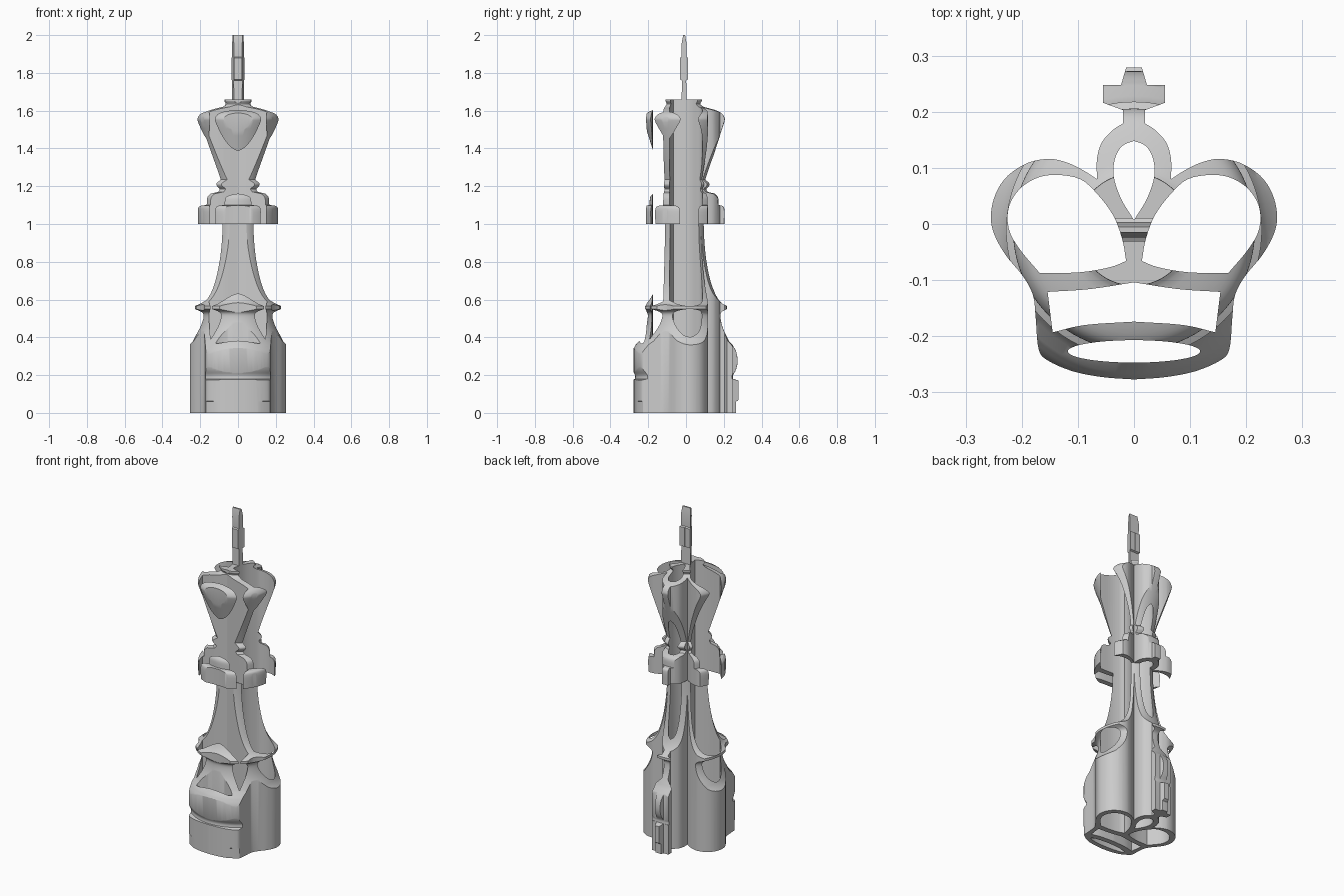
import bpy, bmesh, math
from mathutils import Vector

if "Cube" in bpy.data.objects:
    bpy.data.objects.remove(bpy.data.objects["Cube"])

CY = -0.01  # lathe axis offset in y


def finish(bm, name):
    bmesh.ops.recalc_face_normals(bm, faces=bm.faces)
    me = bpy.data.meshes.new(name)
    bm.to_mesh(me)
    bm.free()
    ob = bpy.data.objects.new(name, me)
    bpy.context.collection.objects.link(ob)
    return ob


def smooth(pts, n=4):
    """Catmull-Rom through an open run of points."""
    p = [Vector(q) for q in pts]
    if len(p) < 3:
        return p
    p = [2 * p[0] - p[1]] + p + [2 * p[-1] - p[-2]]
    out = []
    for a, b, c, d in zip(p, p[1:], p[2:], p[3:]):
        for i in range(n):
            t = i / n
            out.append(0.5 * (2 * b + (c - a) * t + (2 * a - 5 * b + 4 * c - d) * t * t
                              + (3 * b - a - 3 * c + d) * t ** 3))
    return out + [p[-2]]


def chain(runs):
    """Join smoothed runs, dropping shared corner points."""
    out = []
    for r in runs:
        for q in smooth(r):
            if not out or (q - out[-1]).length > 1e-4:
                out.append(q)
    if (out[0] - out[-1]).length < 1e-4:
        out.pop()
    return out


def mirrored(half):
    """Close a half outline whose first and last points may lie on x = 0."""
    back = [Vector((-q.x, q.y)) for q in reversed(half) if abs(q.x) > 1e-4]
    return half + back


# Crown-shaped plan: outer outline and holes
outer = mirrored(chain([
    [(.014, .279), (.023, .248)], [(.023, .248), (.055, .248)],
    [(.055, .248), (.055, .216)], [(.055, .216), (.02, .203)],
    [(.02, .203), (.02, .179)],
    [(.02, .179), (.037, .168), (.057, .146), (.066, .116), (.066, .08)],
    [(.066, .08), (.091, .096), (.118, .109), (.15, .116), (.189, .109), (.225, .086),
     (.246, .055), (.255, .018), (.25, -.016), (.229, -.055), (.198, -.093),
     (.18, -.127), (.175, -.17), (.17, -.223), (.154, -.243), (.109, -.2625),
     (.055, -.273), (0, -.277)]]))
teardrop = mirrored(chain([[(0, .148), (.021, .139), (.034, .116), (.036, .084),
                            (.023, .045), (0, .007)]]))
arm_hole = chain([
    [(.014, -.066), (.021, -.027), (.0375, .016), (.066, .054), (.096, .08), (.139, .0875),
     (.173, .082), (.2036, .0625), (.223, .03), (.223, -.009), (.2036, -.045), (.168, -.0875)],
    [(.168, -.0875), (.096, -.086), (.043, -.077), (.014, -.066)]])
arm_hole_left = [Vector((-q.x, q.y)) for q in arm_hole]
window = mirrored(chain([[(0, -.104), (.079, -.116), (.154, -.121)],
                         [(.154, -.121), (.145, -.193)],
                         [(.145, -.193), (.0875, -.18), (0, -.174)]]))
slot = [Vector((.118 * math.cos(a), -.227 + .02 * math.sin(a)))
        for a in (i * math.tau / 48 for i in range(48))]

bm = bmesh.new()
for loop in (outer, teardrop, arm_hole, arm_hole_left, window, slot):
    vs = [bm.verts.new((q.x, q.y, -.1)) for q in loop]
    for i, v in enumerate(vs):
        bm.edges.new((v, vs[i - 1]))
bmesh.ops.triangle_fill(bm, edges=bm.edges[:], use_beauty=True)
ext = bmesh.ops.extrude_face_region(bm, geom=bm.faces[:])
bmesh.ops.translate(bm, vec=(0, 0, 2.3),
                    verts=[g for g in ext["geom"] if isinstance(g, bmesh.types.BMVert)])
plan = finish(bm, "plan_cutter")

# Turned body profile: smoothed runs of (radius, height)
profile = chain([
    [(0, 0), (.275, 0)], [(.275, 0), (.275, .06)], [(.275, .06), (.29, .07)],
    [(.29, .07), (.29, .17)], [(.29, .17), (.26, .18)],
    [(.26, .18), (.26, .2), (.275, .23), (.283, .27), (.277, .32), (.257, .36)],
    [(.257, .36), (.238, .38)],
    [(.238, .38), (.205, .45), (.192, .51), (.2, .535), (.228, .55)],
    [(.228, .55), (.228, .565)],
    [(.228, .565), (.195, .585), (.165, .63), (.142, .7), (.124, .8), (.114, .9), (.11, 1.0)],
    [(.11, 1.0), (.213, 1.0)], [(.213, 1.0), (.213, 1.08), (.2, 1.098)],
    [(.2, 1.098), (.183, 1.1)], [(.183, 1.1), (.18, 1.14), (.165, 1.16)],
    [(.165, 1.16), (.13, 1.17)], [(.13, 1.17), (.123, 1.185), (.135, 1.2), (.137, 1.215),
                                  (.118, 1.235)],
    [(.118, 1.235), (.14, 1.31), (.168, 1.4), (.213, 1.54)],
    [(.213, 1.54), (.215, 1.56), (.2, 1.585), (.165, 1.603), (.11, 1.62)],
    [(.11, 1.62), (.092, 1.635), (.1, 1.65), (.1, 1.66)], [(.1, 1.66), (0, 1.66)]])
bm = bmesh.new()
vs = [bm.verts.new((q.x, CY, q.y)) for q in profile]
es = [bm.edges.new(p) for p in zip(vs, vs[1:])]
bmesh.ops.spin(bm, geom=vs + es, cent=(0, CY, 0), axis=(0, 0, 1), angle=math.tau, steps=96)
bmesh.ops.remove_doubles(bm, verts=bm.verts[:], dist=1e-5)
body = finish(bm, "turned_body")

# Thin upright cross on top, side profile extruded along x
side = [(.014, 1.64), (.011, 1.76), (.021, 1.765), (.021, 1.88), (.013, 1.885),
        (.014, 1.95), (.005, 2.0)]
loop = side + [(-y, z) for y, z in reversed(side)]
bm = bmesh.new()
f = bm.faces.new([bm.verts.new((-.06, CY + y, z)) for y, z in loop])
ext = bmesh.ops.extrude_face_region(bm, geom=[f])
bmesh.ops.translate(bm, vec=(.12, 0, 0),
                    verts=[g for g in ext["geom"] if isinstance(g, bmesh.types.BMVert)])
cross = finish(bm, "top_cross")

# Keep only what lies inside the plan shape
for ob in (body, cross):
    mod = ob.modifiers.new("plan_intersect", 'BOOLEAN')
    mod.operation = 'INTERSECT'
    mod.solver = 'EXACT'
    mod.object = plan
    bpy.ops.object.select_all(action='DESELECT')
    ob.select_set(True)
    bpy.context.view_layer.objects.active = ob
    bpy.ops.object.modifier_apply(modifier=mod.name)
    bpy.ops.object.shade_smooth_by_angle(angle=math.radians(30))
bpy.data.objects.remove(plan)
